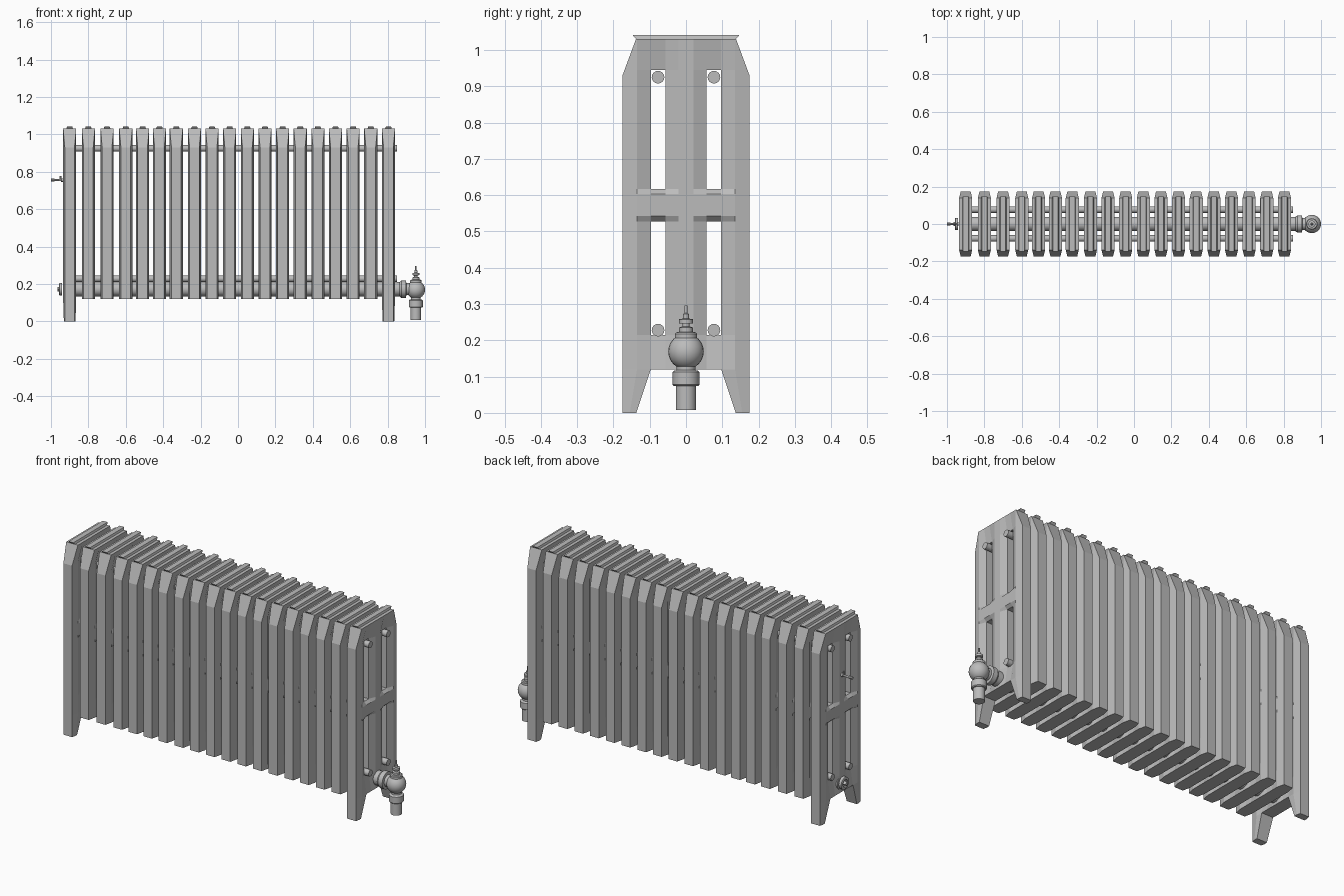
import bpy, bmesh, math
from mathutils import Matrix, Vector

cube = bpy.data.objects.get("Cube")
if cube:
    bpy.data.objects.remove(cube)

iron = bpy.data.materials.new("cast iron grey")
iron.use_nodes = True
GREY = (0.5, 0.5, 0.5, 1)
iron.diffuse_color = GREY
iron.node_tree.nodes["Principled BSDF"].inputs["Base Color"].default_value = GREY


def add_object(name, bm, smooth=False):
    bmesh.ops.recalc_face_normals(bm, faces=bm.faces)
    mesh = bpy.data.meshes.new(name)
    bm.to_mesh(mesh)
    bm.free()
    mesh.materials.append(iron)
    ob = bpy.data.objects.new(name, mesh)
    bpy.context.collection.objects.link(ob)
    if smooth:
        bpy.ops.object.select_all(action='DESELECT')
        ob.select_set(True)
        bpy.context.view_layer.objects.active = ob
        bpy.ops.object.shade_smooth_by_angle(angle=math.radians(35))
    return ob


def lathe(name, profile, origin, axis='Z', sides=24):
    """Spin (radius, distance) pairs round an axis."""
    bm = bmesh.new()
    rings = [[bm.verts.new((r * math.cos(2 * math.pi * i / sides),
                            r * math.sin(2 * math.pi * i / sides), h))
              for i in range(sides)] for r, h in profile]
    for a, b in zip(rings, rings[1:]):
        for i in range(sides):
            j = (i + 1) % sides
            bm.faces.new((a[i], a[j], b[j], b[i]))
    bm.faces.new(rings[0])
    bm.faces.new(rings[-1])
    ob = add_object(name, bm, True)
    turn = Matrix.Rotation(math.pi / 2, 4, 'Y') if axis == 'X' else Matrix()
    ob.data.transform(Matrix.Translation(Vector(origin)) @ turn)
    return ob


def block(name, bottom, top, centre_x):
    """Join two matching outlines into a solid."""
    bm = bmesh.new()
    lo = [bm.verts.new(p) for p in bottom]
    hi = [bm.verts.new(p) for p in top]
    for i in range(len(lo)):
        j = (i + 1) % len(lo)
        bm.faces.new((lo[i], lo[j], hi[j], hi[i]))
    bm.faces.new(lo)
    bm.faces.new(hi)
    ob = add_object(name, bm)
    ob.location.x = centre_x
    return ob


# Section: two relief sheets with slots, joined by walls
HALF, SLIM, NOSE = 0.035, 0.02, 0.026
BASE, SHOULDER, TOP = 0.12, 0.93, 1.03
half_y = [0.02, 0.056, 0.096, 0.135, 0.175]
ys = [-y for y in reversed(half_y)] + half_y
zs = [BASE, 0.215, 0.528, 0.542, 0.603, 0.617, SHOULDER, 0.945, TOP]
full_rows = (BASE, 0.542, 0.603, TOP)


def relief(y, z):
    """Half thickness and outline position of a point of the section."""
    a = abs(y)
    if a == 0.175:
        t = max(0, (z - SHOULDER) / (TOP - SHOULDER))
        return NOSE + (HALF - NOSE) * t, math.copysign(a - 0.037 * t, y)
    if a in (0.056, 0.096) and z not in full_rows:
        return SLIM, y
    return HALF, y


def make_section():
    bm = bmesh.new()
    sheets = []
    for side in (1, -1):
        grid = {}
        for i, y in enumerate(ys):
            for k, z in enumerate(zs):
                x, yy = relief(y, z)
                grid[i, k] = bm.verts.new((side * x, yy, z))
        sheets.append(grid)
    twin = {sheets[0][key]: sheets[1][key] for key in sheets[0]}
    front_faces = []
    for i in range(len(ys) - 1):
        for k in range(len(zs) - 1):
            slot = i in (2, 6) and (zs[k] in (0.215, 0.617, SHOULDER))
            if slot:
                continue
            for n, g in enumerate(sheets):
                f = bm.faces.new((g[i, k], g[i + 1, k], g[i + 1, k + 1], g[i, k + 1]))
                if n == 0:
                    front_faces.append(f)
    rim = [e for e in bm.edges if len(e.link_faces) == 1 and e.verts[0] in twin]
    for e in rim:
        a, b = e.verts
        bm.faces.new((a, b, twin[b], twin[a]))
    loose = [v for v in bm.verts if not v.link_faces]
    bmesh.ops.delete(bm, geom=loose, context='VERTS')
    return add_object("section", bm)


centres = [-0.90, -0.80, -0.70, -0.60, -0.51, -0.42, -0.33] + \
          [-0.233 + 0.0943 * i for i in range(12)]
section = make_section()
for n, x in enumerate(centres):
    ob = section
    if n:
        ob = section.copy()
        bpy.context.collection.objects.link(ob)
    ob.name = f"section_{n + 1}"
    ob.location.x = x
    # Raised strip along the top
    block(f"top_strip_{n + 1}",
          [(sx * 0.018, sy * 0.137, TOP) for sx, sy in ((-1, -1), (1, -1), (1, 1), (-1, 1))],
          [(sx * 0.014, sy * 0.147, 1.041) for sx, sy in ((-1, -1), (1, -1), (1, 1), (-1, 1))], x)

# Feet under both end sections
for x, end in ((centres[0], "right"), (centres[-1], "left")):
    for s, face in ((-1, "front"), (1, "back")):
        upper = [(NOSE, 0.175), (HALF, 0.135), (HALF, 0.097)]
        lower = [(NOSE, 0.175), (0.031, 0.155), (0.03, 0.137)]

        def ring(pts, z):
            pts = pts + [(-px, py) for px, py in reversed(pts)]
            return [(px, s * py, z) for px, py in pts]
        block(f"{face}_{end}_foot", ring(lower, 0), ring(upper, BASE), x)

# Connecting pipes
for y in (-0.077, 0.077):
    for z, level in ((0.925, "upper"), (0.228, "lower")):
        lathe(f"{level}_pipe", [(0.0175, -0.935), (0.0175, 0.85)], (0, y, z), 'X', 16)
lathe("main_pipe", [(0.038, -0.935), (0.038, 0.875)], (0, 0, 0.172), 'X')

# End plug with a square key
lathe("end_plug", [(0.033, -0.94), (0.033, -0.955), (0.028, -0.957),
                   (0.02, -0.957), (0.02, -0.948)], (0, 0, 0.172), 'X')
lathe("plug_key", [(0.012, -0.94), (0.012, -0.966)], (0, 0, 0.172), 'X', 4)

# Bleed vent
lathe("vent_body", [(0.009, -0.93), (0.009, -0.945), (0.005, -0.946),
                    (0.005, -0.998)], (0, 0, 0.755), 'X', 12)
lathe("vent_spout", [(0.005, -0.004), (0.005, 0.022)], (-0.95, 0, 0.755), 'Z', 8)
lathe("vent_tip", [(0.008, -0.98), (0.008, -1.0)], (0, 0, 0.755), 'X', 8)

# Valve
VX, VZ, R = 0.951, 0.169, 0.049
lathe("valve_union", [(0.036, 0.86), (0.046, 0.873), (0.046, 0.898), (0.032, 0.9),
                      (0.032, 0.93)], (0, 0, 0.172), 'X')
ball = [(R * math.sin(math.pi * i / 12), VZ - R * math.cos(math.pi * i / 12))
        for i in range(1, 12)]
lathe("valve_ball", ball, (VX, 0, 0))
lathe("valve_tail_pipe", [(0.028, 0.008), (0.028, 0.08)], (VX, 0, 0))
lathe("valve_collar", [(0.033, 0.074), (0.037, 0.078), (0.037, 0.112), (0.033, 0.116),
                       (0.026, 0.118), (0.026, 0.13)], (VX, 0, 0))
lathe("valve_bonnet", [(0.026, 0.198), (0.031, 0.205), (0.031, 0.218), (0.027, 0.222),
                       (0.019, 0.223), (0.019, 0.235), (0.01, 0.238), (0.01, 0.246),
                       (0.019, 0.247), (0.019, 0.258), (0.008, 0.26), (0.008, 0.272),
                       (0.004, 0.275), (0.004, 0.296)], (VX, 0, 0))
